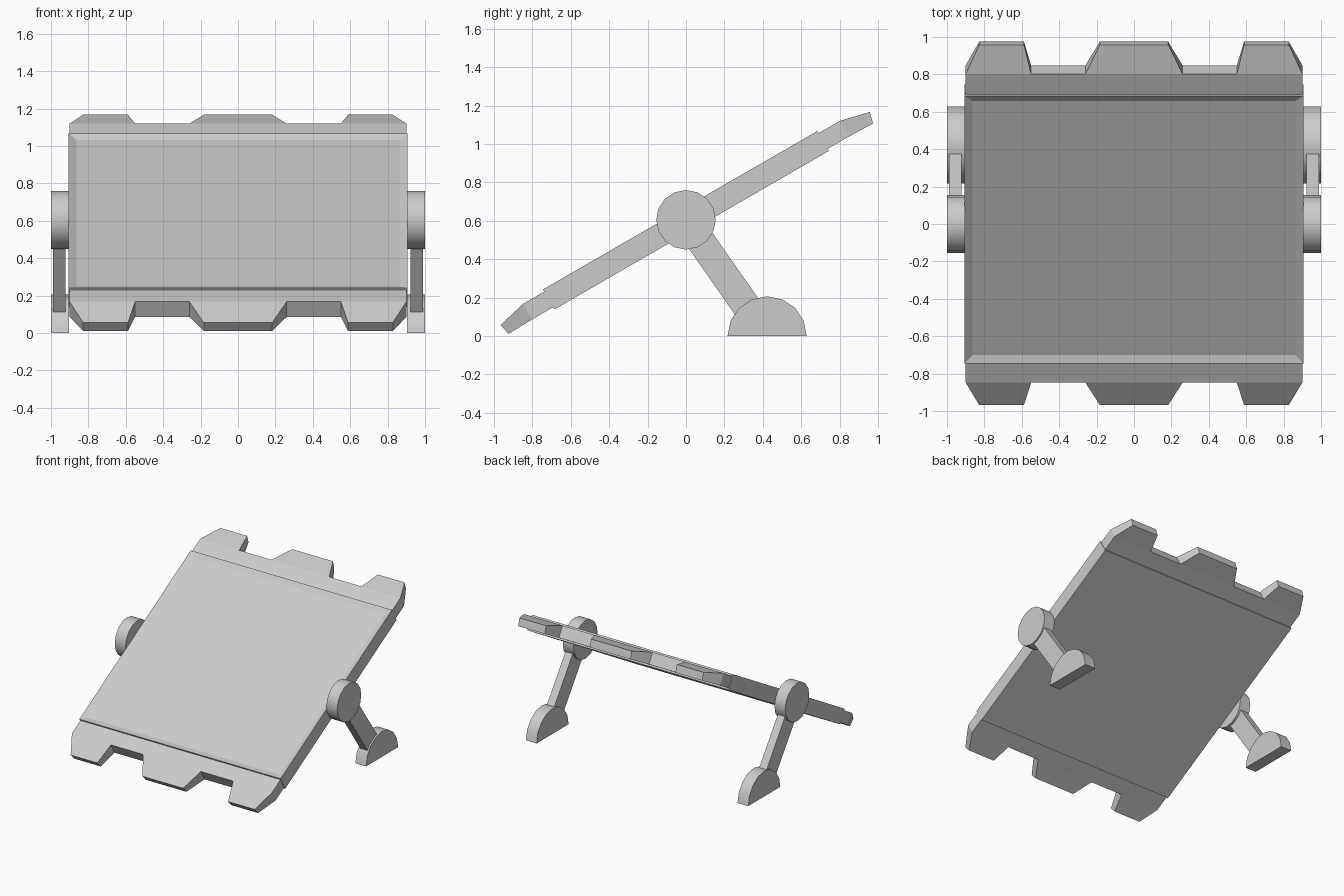
import bpy, bmesh
from math import radians, sin, cos, pi
from mathutils import Vector

if "Cube" in bpy.data.objects:
    bpy.data.objects.remove(bpy.data.objects["Cube"])

TILT = radians(30)
PIVOT = Vector((0, 0, 0.603))


def make_object(name, bm, mirror=None):
    bmesh.ops.recalc_face_normals(bm, faces=bm.faces)
    me = bpy.data.meshes.new(name)
    bm.to_mesh(me)
    bm.free()
    ob = bpy.data.objects.new(name, me)
    bpy.context.collection.objects.link(ob)
    if mirror is not None:
        mod = ob.modifiers.new("Mirror", 'MIRROR')
        mod.use_axis = [i == mirror for i in range(3)]
        mod.use_clip = False
        mod.use_mirror_merge = False
    return ob


def tilt(ob):
    ob.location = PIVOT
    ob.rotation_euler.x = TILT


def side_prism(name, profile, x0, x1, smooth=False):
    """Extrude a (y, z) profile along x and mirror it to the other side."""
    bm = bmesh.new()
    face = bm.faces.new([bm.verts.new((x0, y, z)) for y, z in profile])
    ext = bmesh.ops.extrude_face_region(bm, geom=[face])
    moved = [g for g in ext['geom'] if isinstance(g, bmesh.types.BMVert)]
    bmesh.ops.translate(bm, verts=moved, vec=(x1 - x0, 0, 0))
    ob = make_object(name, bm, mirror=0)
    if smooth:
        bpy.ops.object.select_all(action='DESELECT')
        ob.select_set(True)
        bpy.context.view_layer.objects.active = ob
        bpy.ops.object.shade_smooth_by_angle(angle=radians(30))
    return ob


# Tilted main panel with a recessed top surface
bm = bmesh.new()
bmesh.ops.create_cube(bm, size=1)
bmesh.ops.scale(bm, vec=(1.81, 1.652, 0.12), verts=bm.verts)
top = max(bm.faces, key=lambda f: f.calc_center_median().z)
bmesh.ops.inset_region(bm, faces=[top], thickness=0.059)
bmesh.ops.translate(bm, verts=top.verts, vec=(0, 0, -0.017))
tilt(make_object("panel", bm))

# Toothed end strips: flat strip plus three tapering teeth, mirrored end to end
XS = [-0.9, -0.55, -0.26, 0.26, 0.55, 0.9]
TEETH = {0: (-0.828, -0.588), 2: (-0.183, 0.183), 4: (0.588, 0.828)}
HALF, TIP_Z, TIP_TOP, TIP_LOW = 0.047, 0.010, 1.111, 1.096
bm = bmesh.new()
layers = []
for z, tip_y, tip_z in ((HALF, TIP_TOP, TIP_Z), (-HALF, TIP_LOW, -0.051)):
    inner = [bm.verts.new((x, 0.80, z)) for x in XS]
    outer = [bm.verts.new((x, 0.952, z)) for x in XS]
    loop = []
    for i in range(5):
        bm.faces.new((inner[i], inner[i + 1], outer[i + 1], outer[i]))
        loop.append(outer[i])
        if i in TEETH:
            tips = [bm.verts.new((x, tip_y, tip_z)) for x in TEETH[i]]
            bm.faces.new((outer[i], outer[i + 1], tips[1], tips[0]))
            loop += tips
    layers.append(loop + [outer[5]] + inner[::-1])
a, b = layers
for i in range(len(a)):
    j = (i + 1) % len(a)
    bm.faces.new((a[i], a[j], b[j], b[i]))
tilt(make_object("toothed_ends", bm, mirror=1))

# Pivot discs on both sides
side_prism("pivot_discs",
           [(0.155 * cos(i * pi / 8), 0.605 + 0.155 * sin(i * pi / 8)) for i in range(16)],
           0.904, 1.0, smooth=True)

# Half-round feet
FOOT_Y, FOOT_R = 0.4225, 0.206
side_prism("feet",
           [(FOOT_Y + FOOT_R * cos(i * pi / 8), FOOT_R * sin(i * pi / 8)) for i in range(9)],
           0.904, 1.0, smooth=True)

# Slanted arms running from the discs into the feet
start, end = Vector((0, 0.605)), Vector((FOOT_Y, 0))
d = (end - start).normalized()
n = Vector((-d.y, d.x)) * 0.074
p, q = start + d * 0.08, end - d * 0.12
side_prism("arms", [p + n, q + n, q - n, p - n], 0.922, 0.988)
